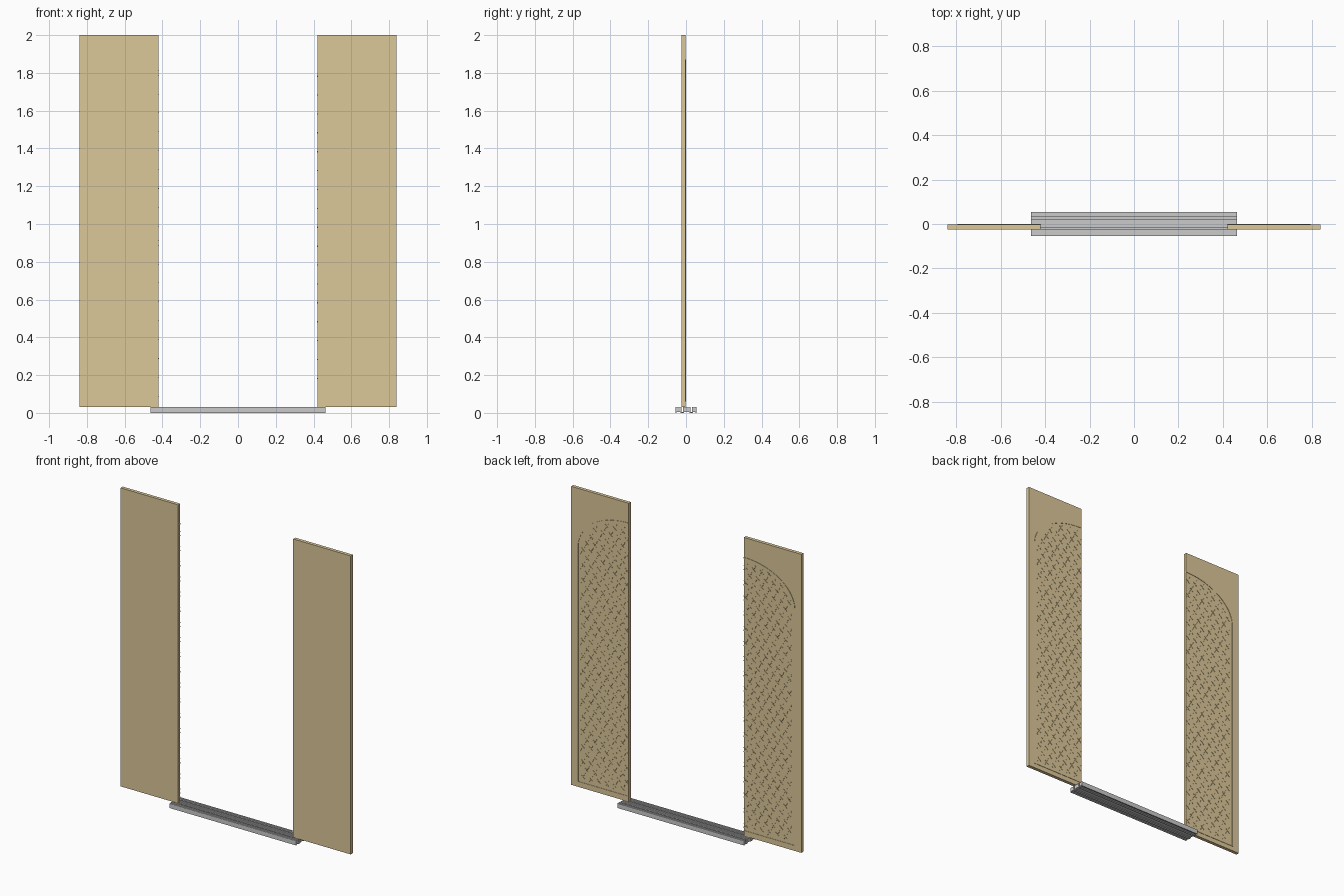
import bpy, bmesh, math

if "Cube" in bpy.data.objects:
    bpy.data.objects.remove(bpy.data.objects["Cube"])

brass = bpy.data.materials.new("brass")
brass.diffuse_color = (0.72, 0.58, 0.32, 1)
brass.use_nodes = True
brass.node_tree.nodes["Principled BSDF"].inputs["Base Color"].default_value = brass.diffuse_color

def finish(name, bm, mat=None):
    bmesh.ops.recalc_face_normals(bm, faces=bm.faces)
    me = bpy.data.meshes.new(name)
    bm.to_mesh(me)
    bm.free()
    ob = bpy.data.objects.new(name, me)
    bpy.context.collection.objects.link(ob)
    if mat:
        me.materials.append(mat)
    return ob

def box(bm, x0, x1, y0, y1, z0, z1):
    v = [bm.verts.new((x, y, z)) for x in (x0, x1) for y in (y0, y1) for z in (z0, z1)]
    for f in ((0, 1, 3, 2), (4, 6, 7, 5), (0, 4, 5, 1), (2, 3, 7, 6), (0, 2, 6, 4), (1, 5, 7, 3)):
        bm.faces.new([v[i] for i in f])

def prism_xz(bm, pts, y0, y1):
    a = [bm.verts.new((x, y0, z)) for x, z in pts]
    b = [bm.verts.new((x, y1, z)) for x, z in pts]
    bm.faces.new(a)
    bm.faces.new(b[::-1])
    for i in range(len(a)):
        j = (i + 1) % len(a)
        bm.faces.new((a[i], b[i], b[j], a[j]))

def bar(bm, p, q, w, y0, y1):
    dx, dz = q[0] - p[0], q[1] - p[1]
    l = math.hypot(dx, dz)
    nx, nz = -dz / l * w / 2, dx / l * w / 2
    prism_xz(bm, [(p[0] + nx, p[1] + nz), (q[0] + nx, q[1] + nz),
                  (q[0] - nx, q[1] - nz), (p[0] - nx, p[1] - nz)], y0, y1)

XI, XO, YB, YR = 0.42, 0.84, -0.0025, 0.0
SPRING, RISE, SPAN, BOTTOM = 1.62, 0.25, 0.375, 0.06

def arch_z(d):
    return SPRING + RISE * math.sqrt(max(0, 1 - (d / SPAN) ** 2))

for side, s in (("left", -1), ("right", 1)):
    # door leaf
    bm = bmesh.new()
    xs = sorted((s * XI, s * XO))
    box(bm, xs[0], xs[1], -0.0245, YB, 0.03, 2.0)
    finish(side + "_door_panel", bm, brass)

    # half-arch border on the back face
    bm = bmesh.new()
    w, n = 0.007, 20
    arc = [(math.sin(i / n * math.pi / 2), math.cos(i / n * math.pi / 2)) for i in range(n + 1)]
    outer = [(SPAN * a, SPRING + RISE * b) for a, b in arc] + [(SPAN, BOTTOM), (0, BOTTOM)]
    inner = [((SPAN - w) * a, SPRING + (RISE - w) * b) for a, b in arc] + [(SPAN - w, BOTTOM + w), (0, BOTTOM + w)]
    for i in range(len(outer) - 1):
        quad = [outer[i], outer[i + 1], inner[i + 1], inner[i]]
        prism_xz(bm, [(s * (XI + d), z) for d, z in quad], YB, YR)
    finish(side + "_arch_border", bm, brass)

    # raised key-shaped ornament, staggered and clipped to the arch
    bm = bmesh.new()
    stepx, stepz = 0.058, 0.05
    key = [(-0.026, 0.014), (-0.014, 0.024), (0.0, 0.006), (0.004, -0.006), (0.018, -0.022), (0.028, -0.014)]
    for r in range(38):
        for c in range(-1, 8):
            cx = c * stepx + (r % 2) * stepx / 2
            cz = BOTTOM + 0.02 + r * stepz
            for p, q in zip(key, key[1:]):
                a = (cx + s * -p[0] * -1, cz - p[1] * -1)
                b = (cx + s * -q[0] * -1, cz - q[1] * -1)
                if all(0 <= d <= SPAN - 0.02 and BOTTOM + 0.015 < z < arch_z(d + 0.01) - 0.02 for d, z in (a, b)):
                    # same slant on both leaves when seen from the back
                    bar(bm, (s * (XI + a[0]), a[1] * 1.0), (s * (XI + b[0]), b[1]), 0.005, YB, YR)
    finish(side + "_ornament", bm, brass)

# threshold sill: extruded profile with two guide slots and fine tread ribs
slots = (-0.02, 0.028)
SW, TOP = 0.005, 0.03
top = [(-0.055, 0.0), (-0.055, TOP)]
y = -0.051
while y < 0.052:
    near = [g for g in slots if abs(y - g) < SW + 0.003]
    if near:
        g = near[0]
        top += [(g - SW, TOP), (g - SW, 0.006), (g + SW, 0.006), (g + SW, TOP)]
        y = g + SW + 0.004
    else:
        top += [(y - 0.001, TOP), (y - 0.001, TOP - 0.002), (y + 0.001, TOP - 0.002), (y + 0.001, TOP)]
        y += 0.005
top += [(0.055, TOP), (0.055, 0.0)]
# shallow channels along the underside
for a, b in ((0.049, 0.037), (0.018, -0.010), (-0.030, -0.049)):
    top += [(a, 0.0), (a, 0.005), (b, 0.005), (b, 0.0)]
bm = bmesh.new()
ends = [[bm.verts.new((x, py, pz)) for py, pz in top] for x in (-0.463, 0.463)]
for e in ends:
    bm.faces.new(e)
for i in range(len(top)):
    j = (i + 1) % len(top)
    bm.faces.new((ends[0][i], ends[0][j], ends[1][j], ends[1][i]))
finish("threshold_sill", bm)
